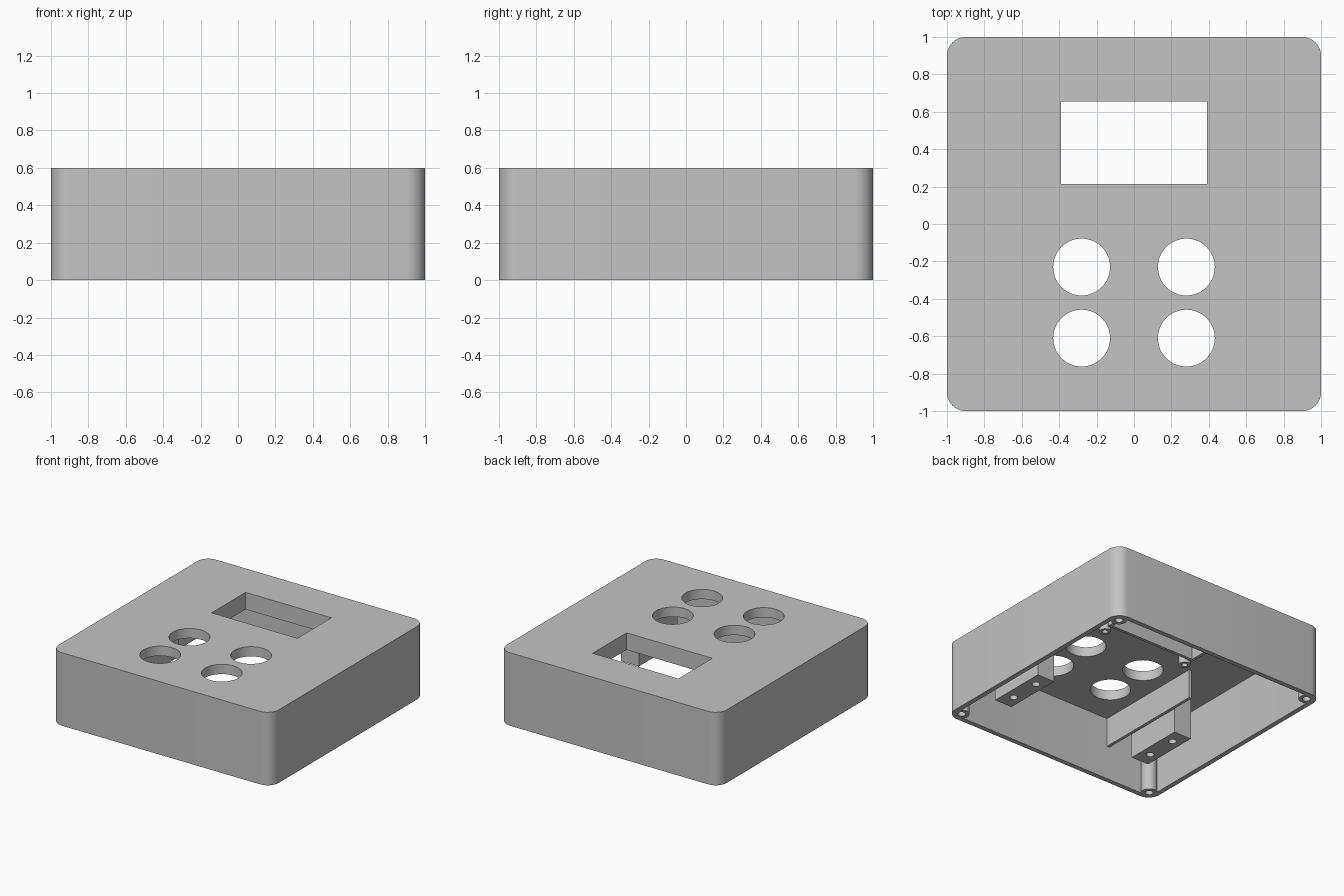
import bpy, bmesh, math
from mathutils import Matrix, Vector

if "Cube" in bpy.data.objects:
    bpy.data.objects.remove(bpy.data.objects["Cube"], do_unlink=True)

grey = bpy.data.materials.new("light grey plastic")
grey.use_nodes = True
COLOUR = (0.55, 0.55, 0.55, 1)
grey.diffuse_color = COLOUR
grey.node_tree.nodes["Principled BSDF"].inputs["Base Color"].default_value = COLOUR

CEILING, TOP, WALL = 0.52, 0.6, 0.04


def finish(name, bm):
    mesh = bpy.data.meshes.new(name)
    bm.to_mesh(mesh)
    bm.free()
    mesh.materials.append(grey)
    obj = bpy.data.objects.new(name, mesh)
    bpy.context.collection.objects.link(obj)
    return obj


def box(name, low, high, radius=0):
    """Box between two corners, with optional rounded upright edges."""
    low, high = Vector(low), Vector(high)
    bm = bmesh.new()
    size = Matrix.Diagonal((high - low).to_4d())
    bmesh.ops.create_cube(bm, size=1, matrix=Matrix.Translation((low + high) / 2) @ size)
    if radius:
        upright = [e for e in bm.edges
                   if abs(e.verts[0].co.z - e.verts[1].co.z) > 0.01]
        bmesh.ops.bevel(bm, geom=upright, offset=radius, segments=10,
                        profile=0.5, affect='EDGES')
    return finish(name, bm)


def cylinder(name, x, y, z0, z1, radius, sides=48):
    bm = bmesh.new()
    bmesh.ops.create_cone(bm, cap_ends=True, segments=sides, radius1=radius,
                          radius2=radius, depth=z1 - z0,
                          matrix=Matrix.Translation((x, y, (z0 + z1) / 2)))
    return finish(name, bm)


def carve(obj, cutters):
    """Subtract the cutters, bake the result and discard them."""
    for cutter in cutters:
        cutter.hide_render = True
        mod = obj.modifiers.new("cut", 'BOOLEAN')
        mod.operation, mod.solver, mod.object = 'DIFFERENCE', 'EXACT', cutter
    graph = bpy.context.evaluated_depsgraph_get()
    baked = bpy.data.meshes.new_from_object(obj.evaluated_get(graph))
    obj.modifiers.clear()
    obj.data = baked
    for cutter in cutters:
        bpy.data.objects.remove(cutter, do_unlink=True)
    return obj


def smooth(obj):
    bpy.ops.object.select_all(action='DESELECT')
    obj.select_set(True)
    bpy.context.view_layer.objects.active = obj
    bpy.ops.object.shade_smooth_by_angle(angle=math.radians(30))


def boss(name, x, y, z0, radius, hole):
    """Screw post with a blind hole in its lower end."""
    post = cylinder(name, x, y, z0, CEILING + 0.02, radius, 32)
    smooth(carve(post, [cylinder("hole_cutter", x, y, z0 - 0.1, z0 + 0.3 * (CEILING - z0) + 0.03, hole, 24)]))


# Open-bottomed shell with display window and four button holes
inner = 1 - WALL
shell = box("enclosure_shell", (-1, -1, 0), (1, 1, TOP), 0.1)
cutters = [box("cavity_cutter", (-inner, -inner, -0.2), (inner, inner, CEILING), 0.06),
           box("window_cutter", (-0.39, 0.215, 0.3), (0.39, 0.655, 0.8))]
for x in (-0.28, 0.28):
    for y in (-0.23, -0.61):
        cutters.append(cylinder("button_cutter", x, y, 0.3, 0.8, 0.152, 64))
smooth(carve(shell, cutters))

# Rim hanging below the display window
rim = box("window_rim", (-0.415, 0.19, 0.46), (0.415, 0.68, CEILING + 0.01))
carve(rim, [box("rim_cutter", (-0.39, 0.215, 0.3), (0.39, 0.655, 0.8))])

for side, sx in (("left", 1), ("right", -1)):
    for end, sy in (("back", 1), ("front", -1)):
        # Lid screw posts in the corners
        boss(f"corner_post_{end}_{side}", 0.92 * sx, 0.92 * sy, 0, 0.06, 0.03)
        # Short display mounting posts
        boss(f"display_post_{end}_{side}", 0.39 * sx, 0.435 + 0.31 * sy, 0.45, 0.045, 0.022)
    # Board mounting block with two screw holes
    xs = sorted((0.59 * sx, 0.75 * sx))
    block = box(f"board_block_{side}", (xs[0], -0.73, 0.1), (xs[1], -0.23, CEILING + 0.01))
    carve(block, [cylinder("hole_cutter", 0.67 * sx, y, 0, 0.3, 0.03, 24)
                  for y in (-0.61, -0.35)])
    smooth(block)

# Dividing rib beside the buttons
box("dividing_rib", (-0.565, -0.97, 0.28), (-0.54, 0, CEILING + 0.01))
